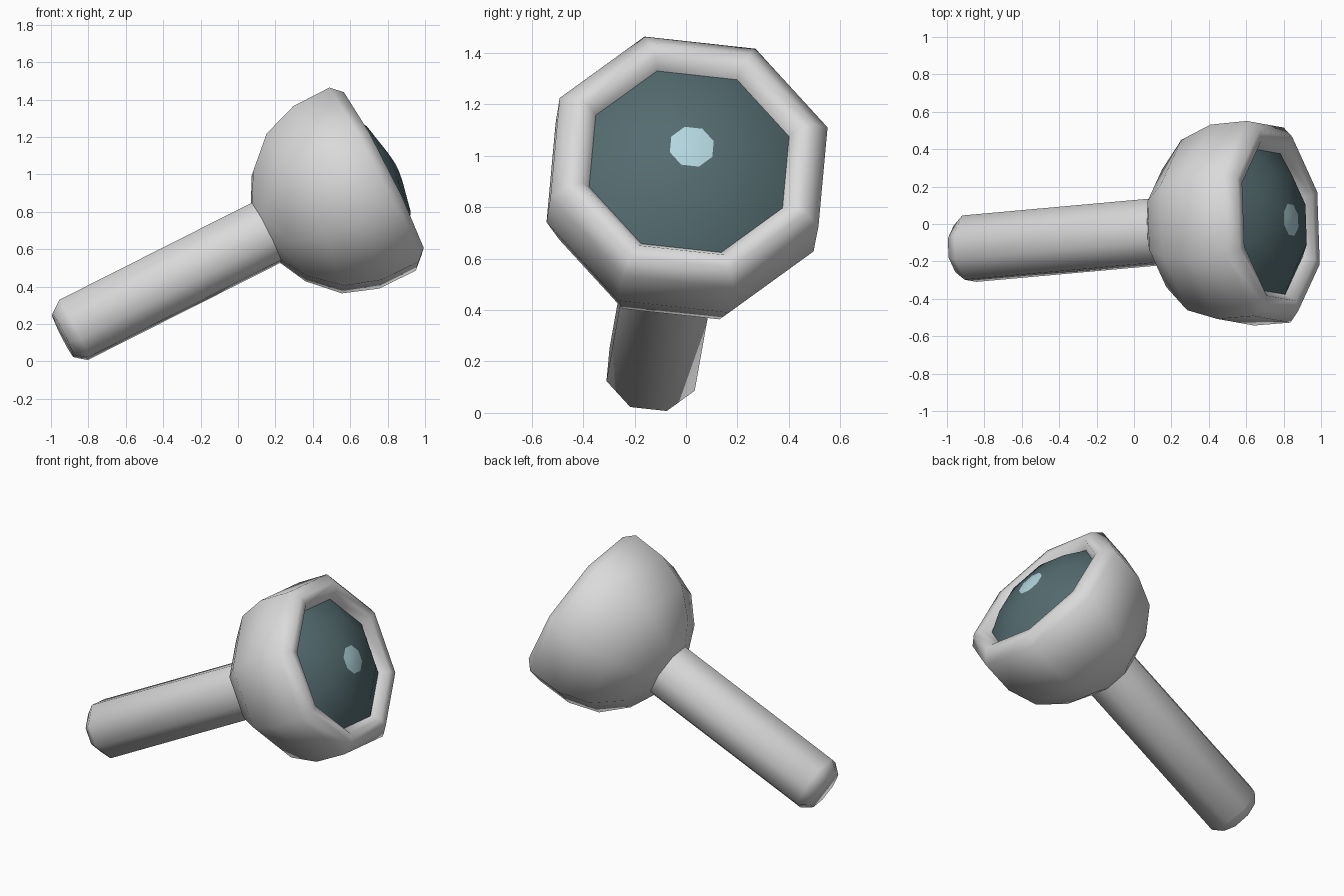
import bpy, bmesh, math
from mathutils import Vector, Matrix

cube = bpy.data.objects.get("Cube")
if cube:
    bpy.data.objects.remove(cube, do_unlink=True)

SIDES = 8
ROLL = math.radians(-7)


def material(name, rgb):
    m = bpy.data.materials.new(name)
    m.use_nodes = True
    m.diffuse_color = (*rgb, 1)
    m.node_tree.nodes["Principled BSDF"].inputs["Base Color"].default_value = (*rgb, 1)
    return m


grey = material("pale grey", (0.7, 0.7, 0.7))
teal = material("dark teal glass", (0.09, 0.15, 0.163))
glint = material("light blue", (0.45, 0.67, 0.73))

# Tilted frame shared by every part: local z runs along the stalk towards the lens
axis = Vector((0.89, 0.08, 0.449)).normalized()
side = Vector((0, 0, 1)).cross(axis).normalized()
up = axis.cross(side)
frame = Matrix((side, up, axis)).transposed().to_4x4()
frame.translation = Vector((0.644, 0.005, 0.937)) - axis


def lathe(name, profile, mats, angle, start_cap=False, end_cap=False, rule=None):
    """Eight-sided turned part from (radius, distance along axis) pairs."""
    bm = bmesh.new()
    rings = []
    for r, t in profile:
        ring = []
        for i in range(SIDES):
            a = math.tau * (i + 0.5) / SIDES + ROLL
            ring.append(bm.verts.new((r * math.cos(a), r * math.sin(a), t)))
        rings.append(ring)
    for k in range(len(rings) - 1):
        for i in range(SIDES):
            j = (i + 1) % SIDES
            f = bm.faces.new((rings[k][i], rings[k][j], rings[k + 1][j], rings[k + 1][i]))
            f.material_index = rule(k) if rule else 0
    if start_cap:
        bm.faces.new(rings[0][::-1])
    if end_cap:
        f = bm.faces.new(rings[-1])
        f.material_index = rule(len(rings)) if rule else 0
    bm.transform(frame)
    mesh = bpy.data.meshes.new(name)
    bm.to_mesh(mesh)
    bm.free()
    for m in mats:
        mesh.materials.append(m)
    ob = bpy.data.objects.new(name, mesh)
    bpy.context.collection.objects.link(ob)
    bpy.ops.object.select_all(action="DESELECT")
    ob.select_set(True)
    bpy.context.view_layer.objects.active = ob
    bpy.ops.object.shade_smooth_by_angle(angle=math.radians(angle))
    return ob


# Stalk with a bevelled closed end
lathe("stalk", [(0.135, -0.776), (0.187, -0.712), (0.187, 0.445)], [grey], 58, start_cap=True)

# Bowl-shaped head with a rounded lip turning in to the lens
lathe("head", [(0.187, 0.445), (0.343, 0.525), (0.496, 0.675), (0.566, 0.867),
               (0.568, 1.085), (0.508, 1.145), (0.45, 1.145), (0.41, 1.09)], [grey], 58)

# Domed lens with a bright centre
lathe("lens", [(0.41, 1.09), (0.28, 1.178), (0.09, 1.22), (0.03, 1.229)], [teal, glint], 60,
      end_cap=True, rule=lambda k: int(k >= 2))
